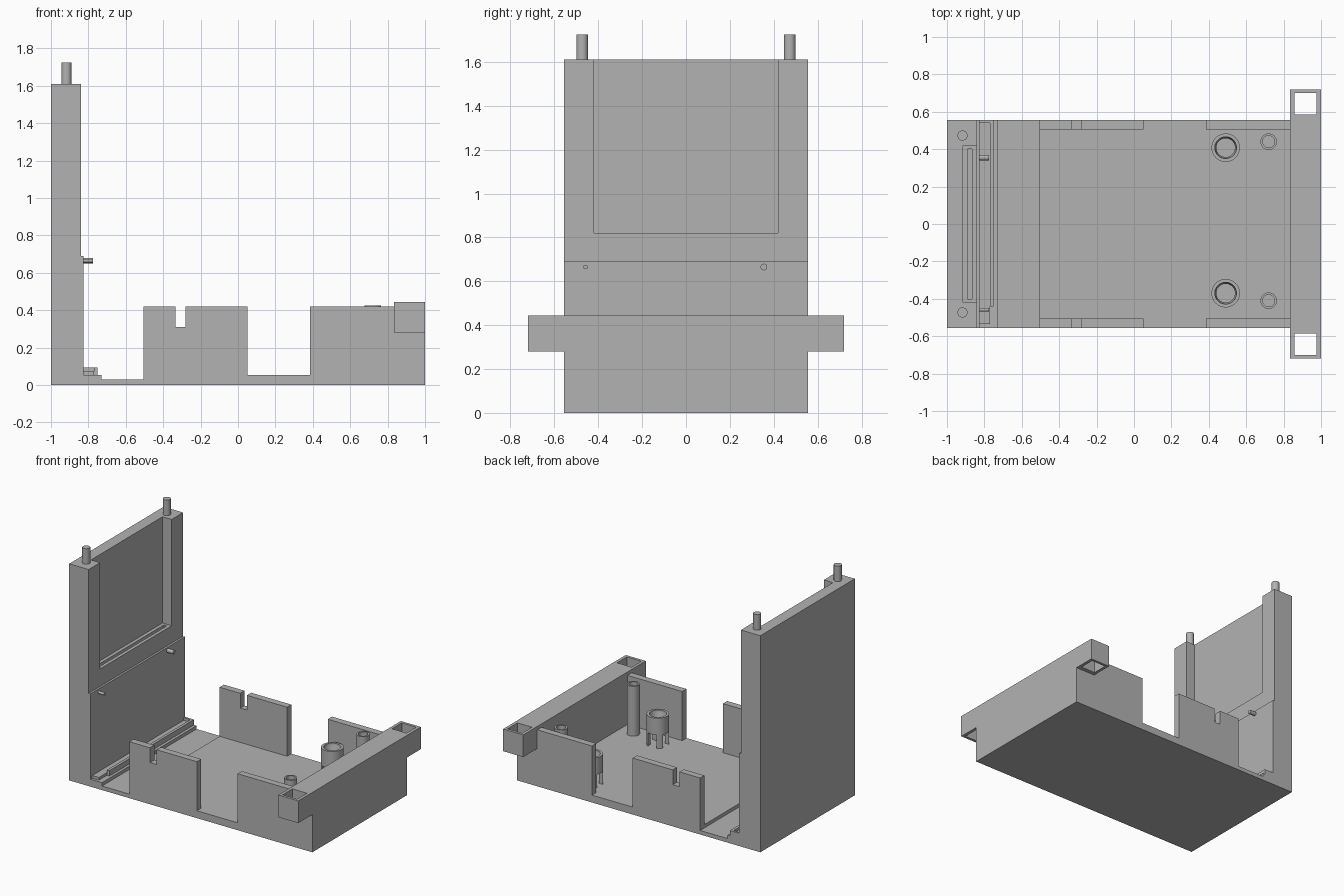
import bpy, bmesh, math
from mathutils import Vector

old = bpy.data.objects.get("Cube")
if old:
    bpy.data.objects.remove(old, do_unlink=True)

grey = bpy.data.materials.new("plain grey plastic")
grey.use_nodes = True
grey.diffuse_color = (0.45, 0.45, 0.45, 1)
grey.node_tree.nodes["Principled BSDF"].inputs["Base Color"].default_value = (0.45, 0.45, 0.45, 1)

HALF = 0.555   # half width of the tray
FLOOR = 0.055


def finish(name, bm):
    bmesh.ops.recalc_face_normals(bm, faces=bm.faces)
    mesh = bpy.data.meshes.new(name)
    bm.to_mesh(mesh)
    bm.free()
    mesh.materials.append(grey)
    ob = bpy.data.objects.new(name, mesh)
    bpy.context.collection.objects.link(ob)
    return ob


def prism(name, profile, y0, y1):
    """Extrude an x-z outline from y0 to y1."""
    bm = bmesh.new()
    face = bm.faces.new([bm.verts.new((x, y0, z)) for x, z in profile])
    new = bmesh.ops.extrude_face_region(bm, geom=[face])["geom"]
    verts = [v for v in new if isinstance(v, bmesh.types.BMVert)]
    bmesh.ops.translate(bm, verts=verts, vec=(0, y1 - y0, 0))
    return finish(name, bm)


def box(name, x0, x1, y0, y1, z0, z1):
    return prism(name, [(x0, z0), (x1, z0), (x1, z1), (x0, z1)], y0, y1)


def lathe(name, profile, base, axis=(0, 0, 1), sides=32):
    """Turn a radius-height outline around an axis through base."""
    bm = bmesh.new()
    rot = Vector((0, 0, 1)).rotation_difference(Vector(axis))
    rings = []
    for r, h in profile:
        count = sides if r > 0 else 1
        rings.append([bm.verts.new(Vector(base) + rot @ Vector((
            r * math.cos(math.tau * i / sides), r * math.sin(math.tau * i / sides), h)))
            for i in range(count)])
    closed = profile[0][0] > 0
    pairs = list(zip(rings, rings[1:] + rings[:1])) if closed else list(zip(rings, rings[1:]))
    for a, b in pairs:
        for i in range(sides):
            j = (i + 1) % sides
            quad = [a[i % len(a)], a[j % len(a)], b[j % len(b)], b[i % len(b)]]
            bm.faces.new(list(dict.fromkeys(quad)))
    ob = finish(name, bm)
    for o in bpy.context.selected_objects:
        o.select_set(False)
    ob.select_set(True)
    bpy.context.view_layer.objects.active = ob
    bpy.ops.object.shade_smooth_by_angle(angle=math.radians(35))
    return ob


def pin(name, base, r, length, axis=(0, 0, 1)):
    return lathe(name, [(0, 0), (r, 0), (r, length), (0, length)], base, axis)


def cut(target, *limits):
    """Subtract a box and discard the cutter."""
    cutter = box("cutter", *limits)
    cutter.hide_render = True
    mod = target.modifiers.new("cut", "BOOLEAN")
    mod.operation, mod.solver, mod.object = "DIFFERENCE", "EXACT", cutter
    bpy.context.view_layer.update()
    mesh = bpy.data.meshes.new_from_object(target.evaluated_get(bpy.context.evaluated_depsgraph_get()))
    target.modifiers.clear()
    target.data = mesh
    bpy.data.objects.remove(cutter, do_unlink=True)


# Tray with its shallow channel and solid end wall
prism("base_tray", [(-0.825, 0), (1, 0), (1, 0.445), (0.835, 0.445), (0.835, FLOOR),
                    (-0.505, FLOOR), (-0.505, 0.03), (-0.73, 0.03), (-0.73, FLOOR),
                    (-0.825, FLOOR)], -HALF, HALF)

# Upright panel, open-topped recess and groove in the recess floor
panel = prism("upright_panel", [(-1, 0), (-0.825, 0), (-0.825, 0.69), (-0.84, 0.69),
                                (-0.84, 1.61), (-1, 1.61)], -HALF, HALF)
cut(panel, -0.915, -0.8, -0.42, 0.42, 0.82, 1.7)
cut(panel, -0.89, -0.865, -0.4, 0.4, 0.79, 0.9)

# Rail at the foot of the panel
box("rail_bed", -0.825, -0.77, -HALF + 0.02, 0.54, FLOOR, 0.075)
box("rail_lip", -0.77, -0.75, -0.44, HALF, FLOOR, 0.095)
box("rail_stop", -0.825, -0.77, 0.54, HALF, FLOOR, 0.095)

# Small pegs on the panel face
pin("panel_peg_left", (-0.826, 0.355, 0.665), 0.015, 0.052, (1, 0, 0))
pin("panel_peg_right", (-0.826, -0.458, 0.665), 0.01, 0.052, (1, 0, 0))

for side, s in (("left", 1), ("right", -1)):
    inner, outer = sorted((s * 0.505, s * HALF))
    # Notched middle wall and plain end wall
    prism("notched_wall_" + side, [(-0.505, FLOOR), (0.05, FLOOR), (0.05, 0.42), (-0.28, 0.42),
                                   (-0.28, 0.31), (-0.335, 0.31), (-0.335, 0.42),
                                   (-0.505, 0.42)], inner, outer)
    box("end_side_wall_" + side, 0.385, 0.835, inner, outer, FLOOR, 0.42)

    # Bracket with a square through hole
    y0, y1 = sorted((s * HALF, s * 0.72))
    bracket = box("bracket_" + side, 0.835, 1, y0, y1, 0.28, 0.445)
    h0, h1 = sorted((s * 0.585, s * 0.7))
    cut(bracket, 0.857, 0.977, h0, h1, 0.2, 0.5)

    # Locating pin on top of the panel
    pin("top_pin_" + side, (-0.917, s * 0.473, 1.6), 0.027, 0.125)

    # Tall hollow post
    lathe("post_" + side, [(0, 0), (0.044, 0), (0.044, 0.37), (0.032, 0.37), (0.032, 0.3), (0, 0.3)],
          (0.72, 0.44 if s > 0 else -0.41, FLOOR))

    # Wide socket standing on four legs
    cy = 0.408 if s > 0 else -0.37
    socket = lathe("socket_" + side, [(0.076, 0), (0.076, 0.225), (0.058, 0.225), (0.058, 0.205),
                                      (0.05, 0.19), (0.05, 0)], (0.49, cy, FLOOR), sides=40)
    cut(socket, 0.39, 0.59, cy - 0.035, cy + 0.035, 0.03, 0.155)
    cut(socket, 0.455, 0.525, cy - 0.1, cy + 0.1, 0.03, 0.155)
